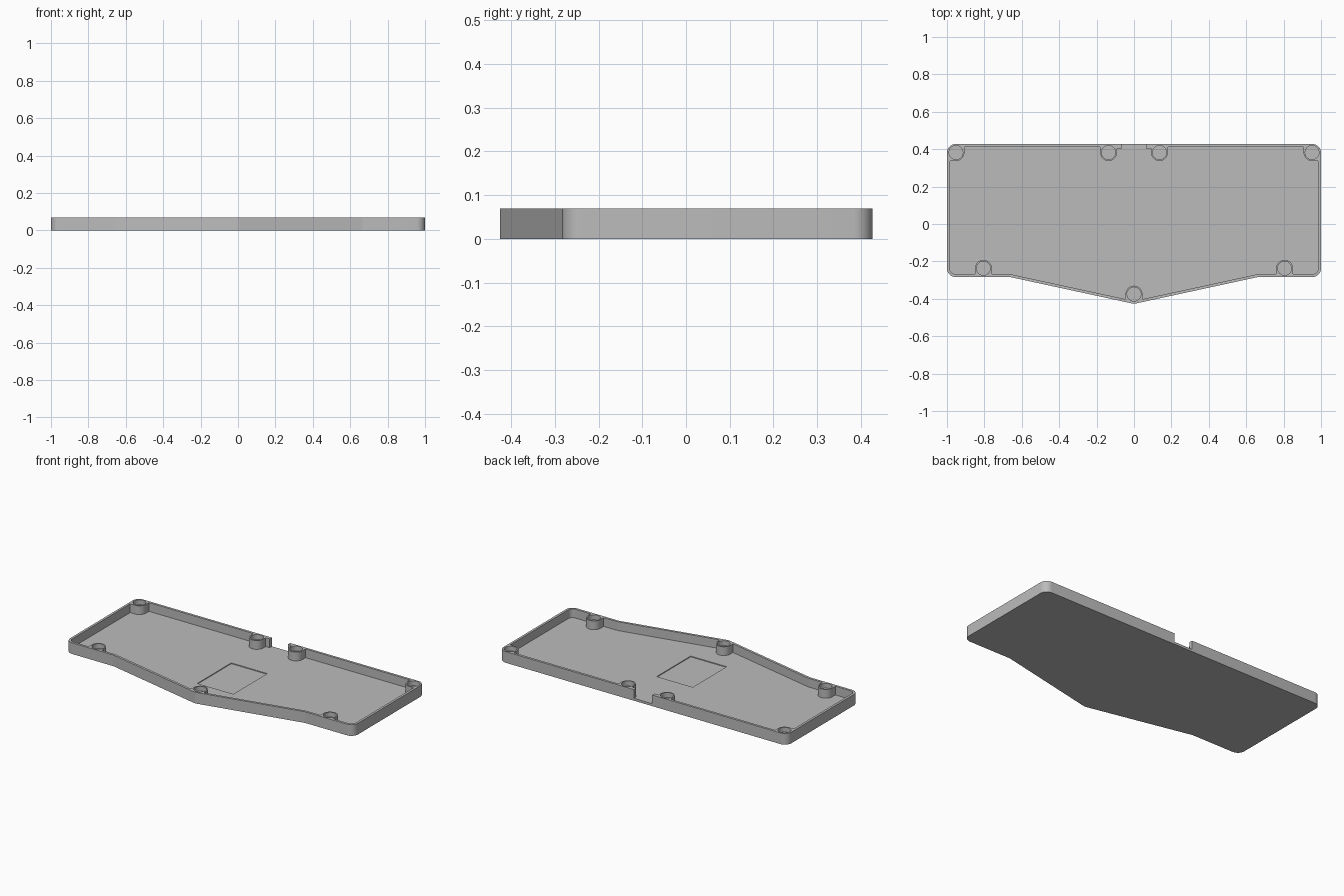
import bpy, bmesh, math
from mathutils import Vector

if "Cube" in bpy.data.objects:
    bpy.data.objects.remove(bpy.data.objects["Cube"])

HEIGHT, FLOOR = 0.07, 0.015
POST_R, HOLE_R, HOLE_DEPTH = 0.045, 0.037, 0.03


def prism(name, pts, z0, z1):
    """Upright solid from a counter-clockwise 2D outline."""
    bm = bmesh.new()
    base = bm.faces.new([bm.verts.new((x, y, z0)) for x, y in pts])
    top = bmesh.ops.extrude_face_region(bm, geom=[base])["geom"]
    bmesh.ops.translate(bm, vec=(0, 0, z1 - z0),
                        verts=[v for v in top if isinstance(v, bmesh.types.BMVert)])
    bmesh.ops.recalc_face_normals(bm, faces=bm.faces)
    mesh = bpy.data.meshes.new(name)
    bm.to_mesh(mesh)
    bm.free()
    obj = bpy.data.objects.new(name, mesh)
    bpy.context.collection.objects.link(obj)
    return obj


def box(name, x0, x1, y0, y1, z0, z1):
    return prism(name, [(x0, y0), (x1, y0), (x1, y1), (x0, y1)], z0, z1)


def disc(name, x, y, r, z0, z1, n=48):
    ring = [(x + r * math.cos(2 * math.pi * i / n),
             y + r * math.sin(2 * math.pi * i / n)) for i in range(n)]
    return prism(name, ring, z0, z1)


def rounded(corners, steps=8):
    """Fillet each (x, y, radius) corner of a polygon."""
    out = []
    for i, (x, y, r) in enumerate(corners):
        p = Vector((x, y))
        a = (Vector(corners[i - 1][:2]) - p).normalized()
        b = (Vector(corners[(i + 1) % len(corners)][:2]) - p).normalized()
        half = a.angle(b) / 2
        centre = p + (a + b).normalized() * (r / math.sin(half))
        start = p + a * (r / math.tan(half)) - centre
        end = p + b * (r / math.tan(half)) - centre
        sweep = start.angle_signed(end)      # clockwise positive
        for k in range(steps + 1):
            t = -sweep * k / steps
            c, s = math.cos(t), math.sin(t)
            out.append((centre.x + start.x * c - start.y * s,
                        centre.y + start.x * s + start.y * c))
    return out


def subtract(target, cutter):
    mod = target.modifiers.new("cut", 'BOOLEAN')
    mod.operation, mod.solver, mod.object = 'DIFFERENCE', 'EXACT', cutter
    bpy.context.view_layer.objects.active = target
    bpy.ops.object.modifier_apply(modifier=mod.name)
    bpy.data.objects.remove(cutter)


# Outer block and the cavity inside its thin wall
outer = rounded([(1, .427, .045), (-1, .427, .045), (-1, -.283, .045), (-.665, -.283, .06),
                 (0, -.427, .06), (.665, -.283, .06), (1, -.283, .045)])
inner = rounded([(.985, .412, .03), (-.985, .412, .03), (-.985, -.268, .03), (-.663, -.268, .075),
                 (0, -.4117, .045), (.663, -.268, .075), (.985, -.268, .03)])
tray = prism("case_tray", outer, 0, HEIGHT)
cavity = prism("cavity", inner, FLOOR, 0.12)

# Screw posts: x, y, direction of the web joining each one to the wall
posts = [(0, -.375, -1)]
for s in (-1, 1):
    posts += [(s * .952, .382, 1), (s * .136, .382, 1), (s * .805, -.237, -1)]

for x, y, d in posts:
    subtract(cavity, disc("post", x, y, POST_R, 0, 0.2))
    ya, yb = sorted((y, y + d * 0.06))
    subtract(cavity, box("web", x - POST_R, x + POST_R, ya, yb, 0, 0.2))
    if abs(x) > 0.9:                         # corner posts also join the side wall
        xa, xb = sorted((x, x + math.copysign(0.06, x)))
        subtract(cavity, box("side_web", xa, xb, y - POST_R, y + POST_R, 0, 0.2))

# Thicker wall ends beside the cable opening
for s in (-1, 1):
    xa, xb = sorted((s * .05, s * .1))
    subtract(cavity, box("wall_end", xa, xb, .405, .45, 0, 0.2))

subtract(tray, cavity)

# Post holes, cable opening and shallow square recess in the floor
for x, y, d in posts:
    subtract(tray, disc("hole", x, y, HOLE_R, HEIGHT - HOLE_DEPTH, 0.12))
subtract(tray, box("cable_opening", -.063, .063, .39, .5, FLOOR, 0.12))
subtract(tray, box("recess", -.125, .125, -.225, .112, FLOOR - 0.005, 0.04))

# Plain grey finish
grey = bpy.data.materials.new("grey_plastic")
grey.diffuse_color = (0.5, 0.5, 0.5, 1)
grey.use_nodes = True
grey.node_tree.nodes["Principled BSDF"].inputs["Base Color"].default_value = grey.diffuse_color
tray.data.materials.clear()
tray.data.materials.append(grey)
for poly in tray.data.polygons:
    poly.material_index = 0

bpy.ops.object.select_all(action='DESELECT')
tray.select_set(True)
bpy.context.view_layer.objects.active = tray
bpy.ops.object.shade_smooth_by_angle(angle=math.radians(30))
